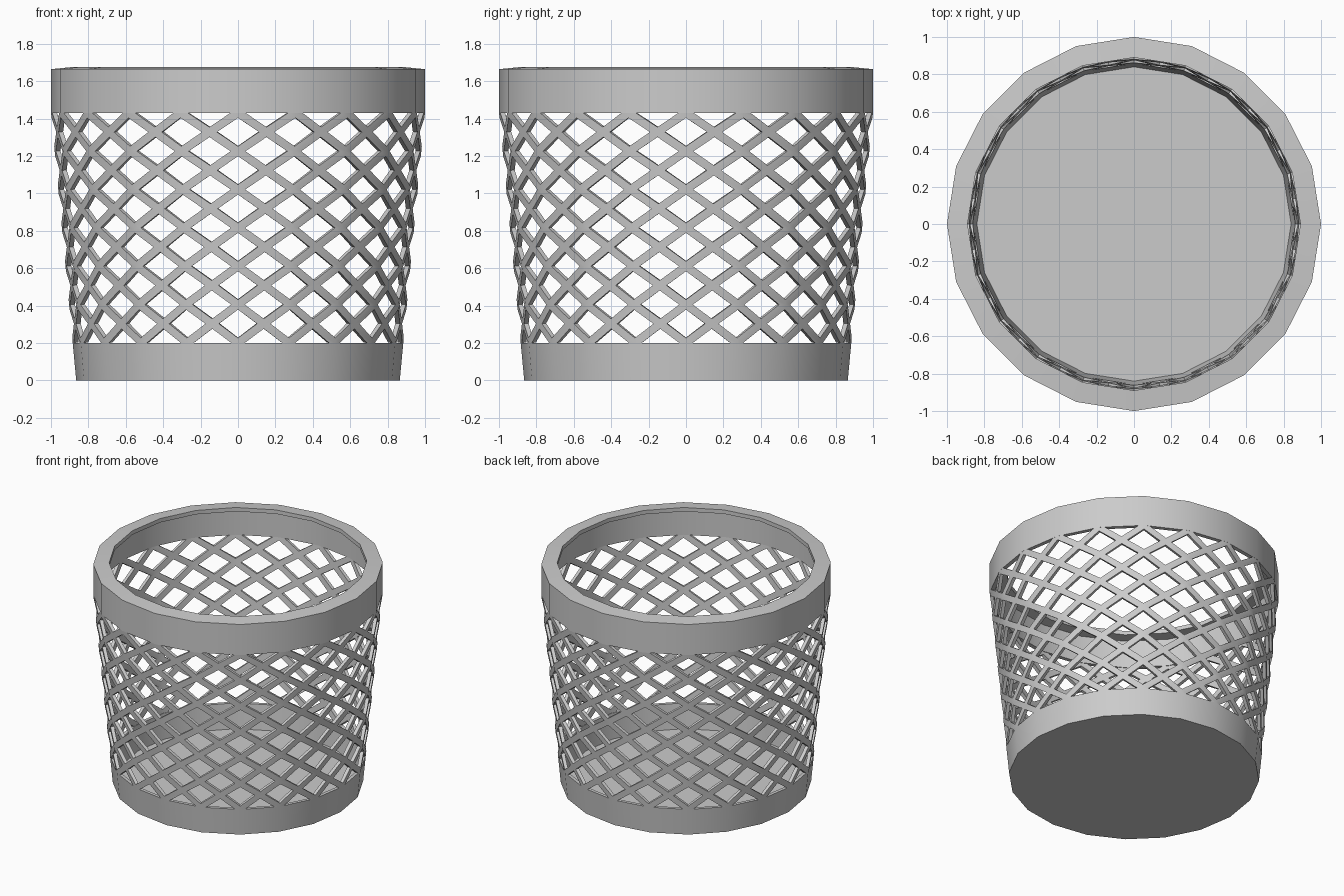
import bpy, bmesh, math

if "Cube" in bpy.data.objects:
    bpy.data.objects.remove(bpy.data.objects["Cube"])

SIDES = 20
ROWS = 6
Z_LOW, Z_HIGH = 0.20, 1.43      # lattice range
HOLE = 0.74                     # hole size relative to its diamond
WALL = 0.025


def radius(z):
    return 0.865 + 0.094 * z


def ring_point(k, r, z):
    a = 2 * math.pi * k / SIDES
    return (r * math.cos(a), r * math.sin(a), z)


def finish(name, bm):
    mesh = bpy.data.meshes.new(name)
    bm.to_mesh(mesh)
    bm.free()
    obj = bpy.data.objects.new(name, mesh)
    bpy.context.collection.objects.link(obj)
    bpy.ops.object.select_all(action='DESELECT')
    obj.select_set(True)
    bpy.context.view_layer.objects.active = obj
    return obj


def lathe(name, profile, closed):
    """Spin an (r, z) profile into a 20-sided solid; open ends are capped."""
    bm = bmesh.new()
    rings = [[bm.verts.new(ring_point(k, r, z)) for k in range(SIDES)]
             for r, z in profile]
    pairs = list(zip(rings, rings[1:]))
    if closed:
        pairs.append((rings[-1], rings[0]))
    else:
        bm.faces.new(rings[0])
        bm.faces.new(rings[-1])
    for a, b in pairs:
        for k in range(SIDES):
            n = (k + 1) % SIDES
            bm.faces.new((a[k], a[n], b[n], b[k]))
    bmesh.ops.recalc_face_normals(bm, faces=bm.faces)
    obj = finish(name, bm)
    bpy.ops.object.shade_smooth_by_angle(angle=math.radians(30))
    return obj


# Base: floor and solid lower band in one piece
lathe("base", [(radius(0), 0), (radius(Z_LOW), Z_LOW),
               (radius(Z_LOW) - WALL, Z_LOW), (radius(0) - WALL, 0.012)], False)

# Rim: straight upper band with an inward lip, slightly raised inside
lathe("rim", [(1.0, Z_HIGH), (1.0, 1.664), (0.89, 1.675), (0.89, 1.645),
              (0.97, 1.64), (0.97, Z_HIGH)], True)

# Lattice: every flat panel holds crossed strips, four hexagons per crossing
bm = bmesh.new()
step = (Z_HIGH - Z_LOW) / ROWS
for k in range(SIDES):
    for row in range(ROWS):
        mid = Z_LOW + step * (row + 0.5)

        def vert(u, v):
            z = mid + v * step / 2
            p, q = ring_point(k, radius(z), z), ring_point(k + 1, radius(z), z)
            t = (u + 1) / 2
            return bm.verts.new([a + (b - a) * t for a, b in zip(p, q)])

        for su in (-1, 1):
            for sv in (-1, 1):
                outline = [(su, sv), (su * HOLE, sv), (0, sv * (1 - HOLE)),
                           (0, 0), (su * (1 - HOLE), 0), (su, sv * HOLE)]
                if su * sv < 0:
                    outline.reverse()
                bm.faces.new([vert(u, v) for u, v in outline])
bmesh.ops.remove_doubles(bm, verts=bm.verts, dist=0.0005)
lattice = finish("lattice", bm)
solid = lattice.modifiers.new("thickness", 'SOLIDIFY')
solid.thickness = WALL
solid.offset = -1
bpy.ops.object.modifier_apply(modifier=solid.name)
bpy.ops.object.shade_smooth_by_angle(angle=math.radians(30))
